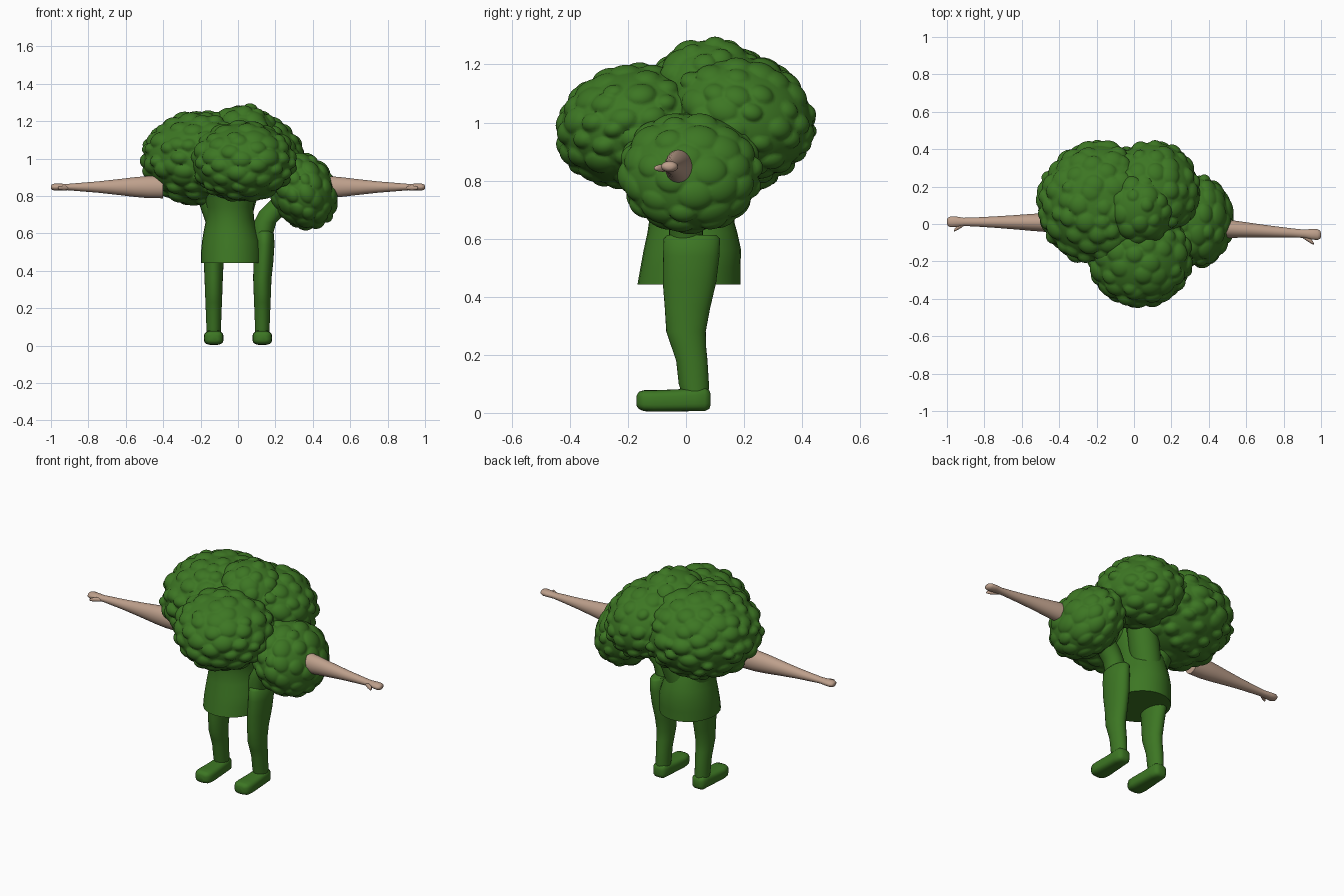
import bpy, bmesh, math, random
from mathutils import Vector, Matrix, Euler, kdtree

random.seed(4)


def material(name, rgb):
    m = bpy.data.materials.new(name)
    m.diffuse_color = (*rgb, 1)
    return m


GREEN = material("leaf green", (0.046, 0.182, 0.017))
SKIN = material("skin", (0.515, 0.352, 0.262))


def finish(name, bm, mat, angle=50):
    bmesh.ops.recalc_face_normals(bm, faces=bm.faces)
    me = bpy.data.meshes.new(name)
    bm.to_mesh(me)
    bm.free()
    me.materials.append(mat)
    ob = bpy.data.objects.new(name, me)
    bpy.context.collection.objects.link(ob)
    bpy.ops.object.select_all(action='DESELECT')
    bpy.context.view_layer.objects.active = ob
    ob.select_set(True)
    bpy.ops.object.shade_smooth_by_angle(angle=math.radians(angle))
    return ob


def loft(name, rings, axis, mat, n=28, power=1.0):
    """Skin oval rings (position, centre a, centre b, radius a, radius b) along an axis."""
    bm = bmesh.new()
    loops = []
    for t, a, b, ra, rb in rings:
        loop = []
        for i in range(n):
            ang = 2 * math.pi * i / n
            c, s = math.cos(ang), math.sin(ang)
            co = [a + ra * math.copysign(abs(c) ** power, c),
                  b + rb * math.copysign(abs(s) ** power, s)]
            co.insert(axis, t)
            loop.append(bm.verts.new(co))
        loops.append(loop)
    for lo, hi in zip(loops, loops[1:]):
        for i in range(n):
            j = (i + 1) % n
            bm.faces.new((lo[i], lo[j], hi[j], hi[i]))
    bm.faces.new(loops[0])
    bm.faces.new(loops[-1])
    return finish(name, bm, mat)


def floret(name, centre, radii, tilt, size=0.05):
    """Ellipsoid crown with scattered soft rounded buds."""
    mean = sum(radii) / 3
    count = int(3.4 * (mean / size) ** 2)
    tree = kdtree.KDTree(count)
    buds = []
    for i in range(count):
        z = 1 - 2 * (i + 0.5) / count
        r, a = math.sqrt(1 - z * z), i * 2.39996
        p = Vector((r * math.cos(a), r * math.sin(a), z))
        p += Vector([random.uniform(-0.1, 0.1) for _ in range(3)])
        tree.insert(p.normalized(), i)
        buds.append((size / mean * random.uniform(0.7, 1.15), random.uniform(0.05, 0.085)))
    tree.balance()
    bm = bmesh.new()
    bmesh.ops.create_icosphere(bm, subdivisions=6, radius=1)
    for v in bm.verts:
        d = v.co.normalized()
        h = 0
        for _, i, dist in tree.find_n(d, 4):
            b, lift = buds[i]
            if dist < b:
                h = max(h, lift * (1 - (dist / b) ** 2) ** 0.75)
        v.co = d * (0.945 + h)
    bm.transform(Matrix.Translation(centre) @ Euler(tilt).to_matrix().to_4x4()
                 @ Matrix.Diagonal((*radii, 1)))
    return finish(name, bm, GREEN, 60)


# Broccoli crown
floret("left_floret", (-0.18, 0.11, 1.0), (0.34, 0.335, 0.26), (0, 0, 0))
floret("top_floret", (0.025, 0.085, 1.08), (0.21, 0.22, 0.215), (0, 0, 0))
floret("back_floret", (0.11, 0.19, 1.025), (0.25, 0.265, 0.205), (-0.3, 0.35, 0))
floret("front_floret", (0.03, -0.175, 0.985), (0.285, 0.275, 0.217), (0.15, 0, 0))
floret("right_floret", (0.345, 0.015, 0.828), (0.18, 0.25, 0.22), (0, -0.5, 0))

# Trunk with flat base
loft("trunk", [(0.443, -0.035, 0.01, 0.163, 0.177), (0.50, -0.035, 0.015, 0.163, 0.172),
               (0.56, -0.035, 0.022, 0.157, 0.168), (0.62, -0.04, 0.022, 0.142, 0.155),
               (0.68, -0.042, 0.018, 0.127, 0.142), (0.74, -0.043, 0.003, 0.126, 0.132),
               (0.80, -0.043, -0.015, 0.135, 0.13), (0.88, -0.04, -0.03, 0.15, 0.14)], 2, GREEN)

# Stalks branching up to the florets
for name, foot, head, r in (("back", (-0.03, 0.075), (0.06, 0.13), 0.085),
                            ("left", (-0.07, 0.03), (-0.18, 0.06), 0.09)):
    loft(name + "_stalk", [(0.62 + 0.32 * t, foot[0] + (head[0] - foot[0]) * t,
                            foot[1] + (head[1] - foot[1]) * t, r, r)
                           for t in (0, 0.25, 0.5, 0.75, 1)], 2, GREEN)
loft("side_stalk", [(0.52, 0.115, 0.0, 0.045, 0.05), (0.60, 0.135, 0.0, 0.053, 0.058),
                    (0.66, 0.145, 0.0, 0.06, 0.058), (0.72, 0.19, 0.005, 0.075, 0.06),
                    (0.80, 0.28, 0.01, 0.085, 0.07)], 2, GREEN)

# Legs and feet
for side, x in (("left", -0.13), ("right", 0.13)):
    out = 0.012 if x > 0 else 0
    loft(side + "_leg", [(0.04, x, 0.035, 0.038, 0.042), (0.10, x, 0.027, 0.039, 0.052),
                         (0.18, x, 0.020, 0.042, 0.054), (0.23, x, 0.009, 0.044, 0.060),
                         (0.28, x, 0.0, 0.046, 0.068), (0.36, x, 0.005, 0.049, 0.078),
                         (0.45, x + out * .5, 0.012, 0.053, 0.092),
                         (0.54, x + out, 0.018, 0.053, 0.097),
                         (0.60, x + out, 0.02, 0.05, 0.097), (0.612, x + out, 0.02, 0.04, 0.085)],
         2, GREEN)
    loft(side + "_foot", [(-0.17, x, 0.042, 0.022, 0.018), (-0.162, x, 0.043, 0.040, 0.030),
                          (-0.145, x, 0.042, 0.050, 0.036), (-0.11, x, 0.041, 0.053, 0.037),
                          (-0.03, x, 0.043, 0.048, 0.038), (0.03, x, 0.046, 0.045, 0.040),
                          (0.065, x, 0.047, 0.042, 0.041), (0.08, x, 0.046, 0.032, 0.032),
                          (0.085, x, 0.046, 0.018, 0.018)], 1, GREEN, power=0.65)

# Arms with fists and tapering thumbs
for side, s, y0, y1 in (("left", -1, 0.008, 0.012), ("right", 1, -0.022, -0.058)):
    profile = [(0.40, 0.05, 0.06), (0.48, 0.05, 0.059), (0.55, 0.045, 0.053),
               (0.65, 0.037, 0.041), (0.75, 0.030, 0.030), (0.85, 0.024, 0.022),
               (0.91, 0.022, 0.017), (0.95, 0.028, 0.018), (0.98, 0.029, 0.019),
               (0.995, 0.022, 0.014), (1.0, 0.010, 0.007)]
    loft(side + "_arm", [(s * x, y0 + (y1 - y0) * max(0, (x - 0.45) / 0.55), 0.848, ry, rz)
                         for x, ry, rz in profile], 0, SKIN)
    loft(side + "_thumb", [(s * x, y1 + dy, 0.843, r, r) for x, dy, r in
                           ((0.90, -0.008, 0.008), (0.925, -0.02, 0.013), (0.945, -0.033, 0.012),
                            (0.958, -0.044, 0.008), (0.962, -0.049, 0.003))], 0, SKIN, n=14)
